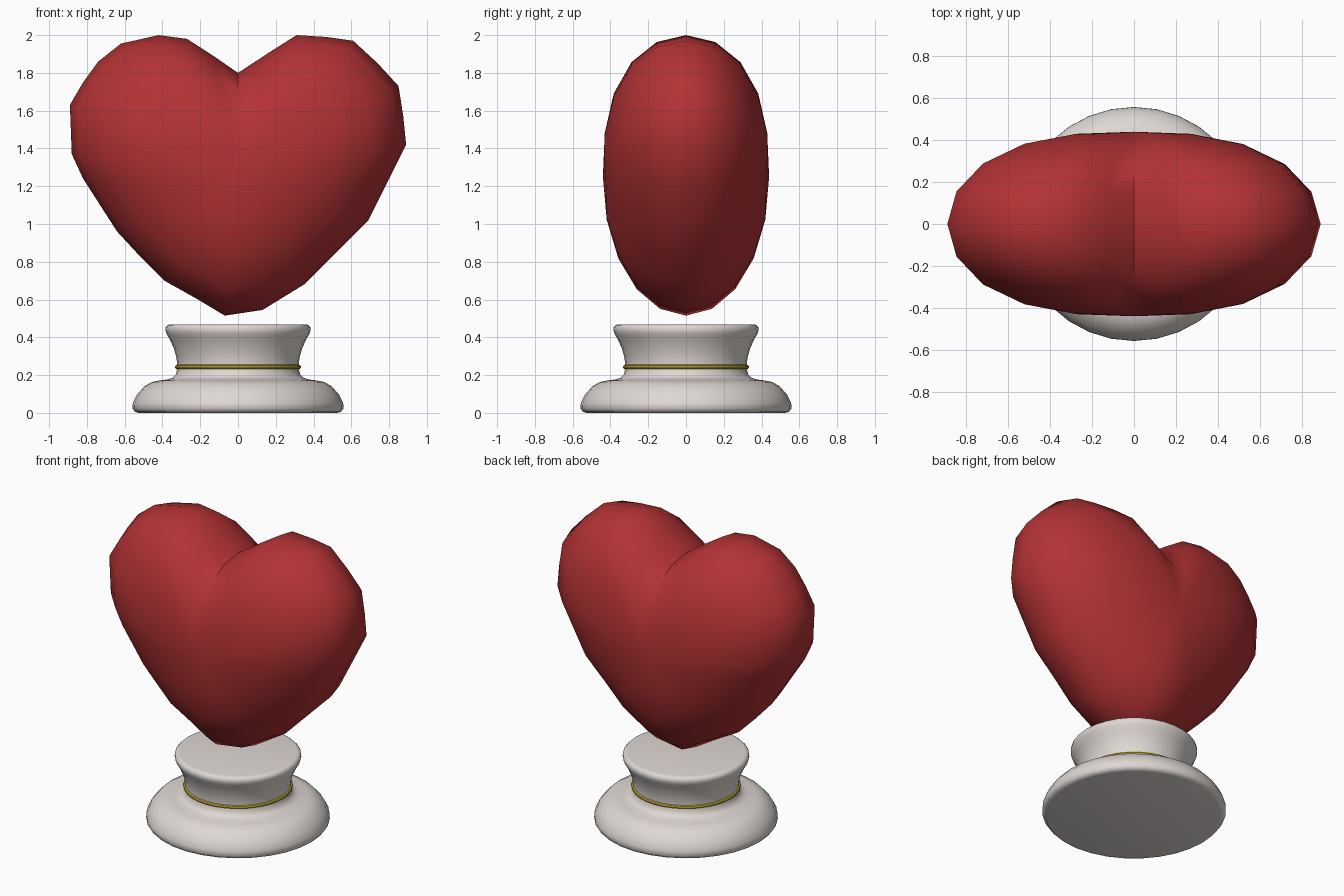
import bpy, bmesh, math

cube = bpy.data.objects.get("Cube")
if cube:
    bpy.data.objects.remove(cube, do_unlink=True)


def material(name, rgb, rough):
    m = bpy.data.materials.new(name)
    m.use_nodes = True
    m.diffuse_color = (*rgb, 1)
    bsdf = m.node_tree.nodes["Principled BSDF"]
    bsdf.inputs["Base Color"].default_value = (*rgb, 1)
    bsdf.inputs["Roughness"].default_value = rough
    return m


red = material("heart red", (0.45, 0.032, 0.035), 0.5)
stone = material("pale stone", (0.74, 0.69, 0.66), 0.6)
gold = material("gold", (0.55, 0.42, 0.04), 0.4)


def finish(name, bm, mat, angle):
    bmesh.ops.recalc_face_normals(bm, faces=bm.faces)
    me = bpy.data.meshes.new(name)
    bm.to_mesh(me)
    bm.free()
    me.materials.append(mat)
    ob = bpy.data.objects.new(name, me)
    bpy.context.collection.objects.link(ob)
    bpy.ops.object.select_all(action='DESELECT')
    ob.select_set(True)
    bpy.context.view_layer.objects.active = ob
    bpy.ops.object.shade_smooth_by_angle(angle=math.radians(angle))
    return ob


def bridge(bm, a, b):
    n = len(a)
    for i in range(n):
        bm.faces.new((a[i], a[(i + 1) % n], b[(i + 1) % n], b[i]))


# Heart: faceted outline, shrunk toward its middle in rounded layers front and back
outline = [(0, 1.80), (0.16, 1.905), (0.31, 2.0), (0.47, 1.99), (0.61, 1.97), (0.74, 1.85),
           (0.85, 1.73), (0.875, 1.57), (0.89, 1.42), (0.79, 1.22), (0.69, 1.02),
           (0.52, 0.85), (0.35, 0.68), (0.13, 0.545), (-0.07, 0.515), (-0.22, 0.605),
           (-0.39, 0.70), (-0.52, 0.83), (-0.64, 0.96), (-0.82, 1.24), (-0.88, 1.37),
           (-0.89, 1.63), (-0.82, 1.75), (-0.74, 1.86), (-0.62, 1.955), (-0.42, 2.0),
           (-0.27, 1.98), (-0.13, 1.89)]
MID_Z, DEPTH, LAYERS = 1.25, 0.44, 5


def heart_layer(bm, s, side):
    ring = []
    for x, z in outline:
        # upper lobes are fuller than the tapering lower half
        up = min(1, max(0, (z - 0.9) / 0.6))
        power = 2.05 + 0.6 * up
        y = side * DEPTH * math.sqrt(max(0, 1 - s ** power))
        ring.append(bm.verts.new((x * s, y, MID_Z + (z - MID_Z) * s)))
    return ring


bm = bmesh.new()
rim = heart_layer(bm, 1, 1)
for side in (-1, 1):
    previous = rim
    for k in range(1, LAYERS):
        ring = heart_layer(bm, math.cos(math.pi / 2 * k / LAYERS), side)
        bridge(bm, previous, ring)
        previous = ring
    pole = bm.verts.new((0, side * DEPTH, MID_Z))
    for i in range(len(previous)):
        bm.faces.new((previous[i], previous[(i + 1) % len(previous)], pole))
finish("heart", bm, red, 50)


# Turned parts
def lathe(name, profile, mat, closed=False, segments=32):
    bm = bmesh.new()
    rings = []
    for r, z in profile:
        rings.append([bm.verts.new((r * math.cos(2 * math.pi * i / segments),
                                    r * math.sin(2 * math.pi * i / segments), z))
                      for i in range(segments)])
    for a, b in zip(rings, rings[1:]):
        bridge(bm, a, b)
    if closed:
        bridge(bm, rings[-1], rings[0])
    else:
        bm.faces.new(rings[0])
        bm.faces.new(rings[-1])
    return finish(name, bm, mat, 40)


# Pedestal: rounded foot, waisted neck and flared top
lathe("pedestal", [(0.525, 0.003), (0.545, 0.008), (0.558, 0.025), (0.557, 0.055),
                   (0.535, 0.10), (0.495, 0.145), (0.455, 0.167), (0.42, 0.174),
                   (0.375, 0.18), (0.345, 0.19), (0.33, 0.205), (0.322, 0.235),
                   (0.322, 0.265), (0.327, 0.30), (0.34, 0.345), (0.36, 0.39),
                   (0.378, 0.42), (0.385, 0.44), (0.383, 0.458), (0.372, 0.469),
                   (0.355, 0.472)], stone)
bpy.data.objects["pedestal"].location.z = -0.003

# Thin gold band around the neck
lathe("neck_band", [(0.322 + 0.012 * math.cos(math.pi * i / 4),
                     0.243 + 0.012 * math.sin(math.pi * i / 4)) for i in range(8)],
      gold, closed=True)
